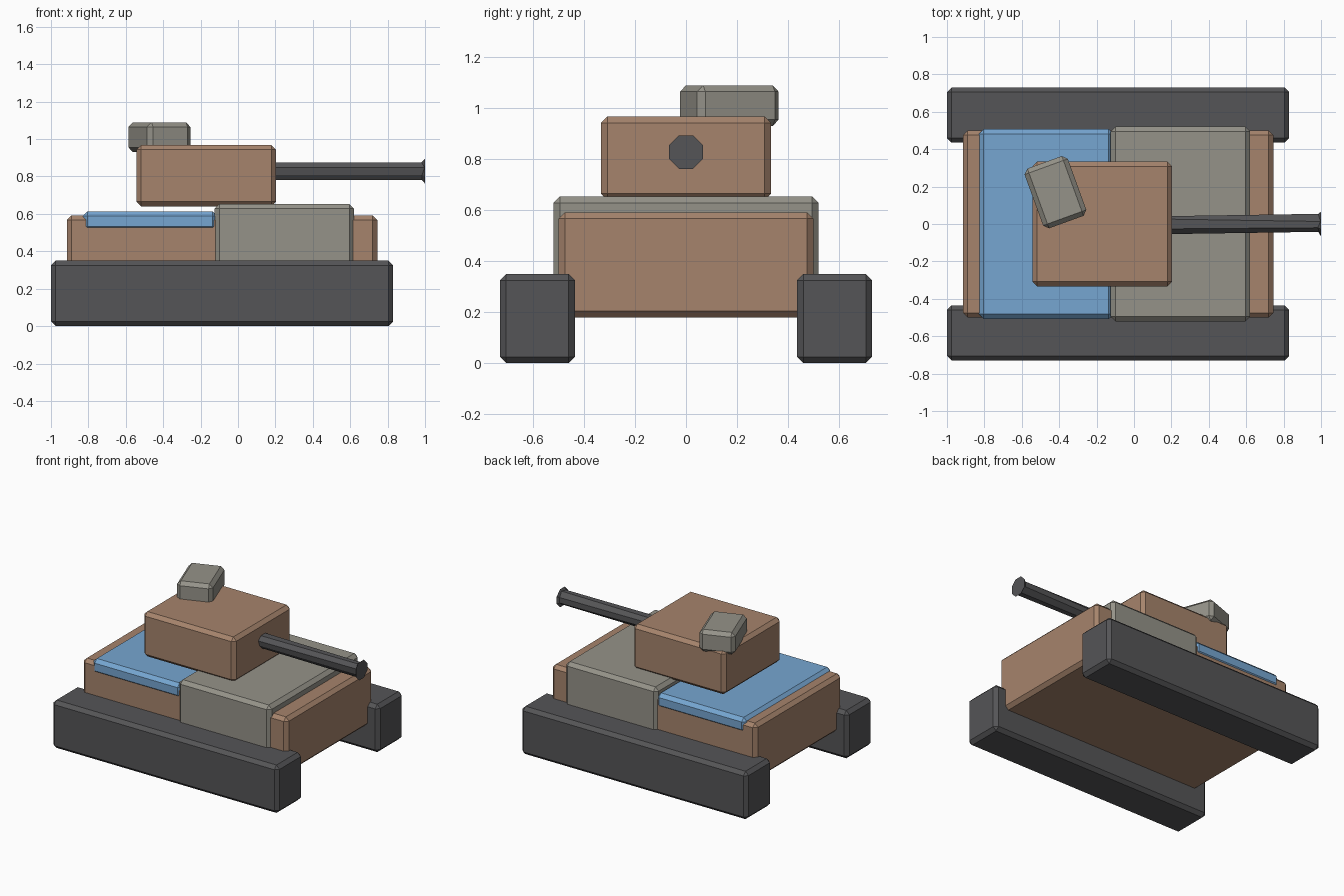
import bpy, bmesh
from math import radians, pi, cos
from mathutils import Matrix

if "Cube" in bpy.data.objects:
    bpy.data.objects.remove(bpy.data.objects["Cube"])


def material(name, rgb):
    m = bpy.data.materials.new(name)
    m.diffuse_color = (*rgb, 1)
    m.use_nodes = True
    m.node_tree.nodes["Principled BSDF"].inputs["Base Color"].default_value = m.diffuse_color
    return m


TAN = material("tan", (0.38, 0.23, 0.15))
BLUE = material("blue", (0.18, 0.38, 0.64))
DARK = material("dark", (0.09, 0.09, 0.095))
STONE = material("stone", (0.30, 0.29, 0.25))


def finish(name, bm, mat, chamfer, edges=None):
    """Chamfer the edges and turn the bmesh into an object."""
    bmesh.ops.bevel(bm, geom=edges or bm.edges[:], offset=chamfer,
                    segments=1, affect='EDGES')
    bmesh.ops.recalc_face_normals(bm, faces=bm.faces[:])
    mesh = bpy.data.meshes.new(name)
    bm.to_mesh(mesh)
    bm.free()
    mesh.materials.append(mat)
    obj = bpy.data.objects.new(name, mesh)
    bpy.context.collection.objects.link(obj)
    return obj


def box(name, x, y, z, mat, chamfer=0.025, turn=0):
    """Chamfered box from (min, max) ranges, turned about z at its centre."""
    bm = bmesh.new()
    bmesh.ops.create_cube(bm, size=1)
    bmesh.ops.scale(bm, vec=[b - a for a, b in (x, y, z)], verts=bm.verts[:])
    obj = finish(name, bm, mat, chamfer)
    obj.location = [(a + b) / 2 for a, b in (x, y, z)]
    obj.rotation_euler.z = radians(turn)
    return obj


# Tracks
box("track_front", (-1, 0.83), (-0.73, -0.435), (0, 0.35), DARK)
box("track_back", (-1, 0.83), (0.435, 0.73), (0, 0.35), DARK)

# Hull with its two deck plates
box("hull", (-0.915, 0.745), (-0.5, 0.5), (0.18, 0.592), TAN)
box("forward_armour", (-0.125, 0.62), (-0.52, 0.52), (0.3, 0.653), STONE)
box("rear_deck", (-0.83, -0.11), (-0.507, 0.507), (0.508, 0.614), BLUE)

# Turret and the angled hatch on its rear corner
box("turret", (-0.543, 0.203), (-0.333, 0.333), (0.64, 0.968), TAN)
box("hatch", (-0.543, -0.297), (0.0, 0.34), (0.93, 1.09), STONE, turn=20)

# Octagonal barrel lying along x with flats up, chamfered at both ends
bm = bmesh.new()
radius = 0.048 / cos(pi / 8)
bmesh.ops.create_cone(bm, cap_ends=True, segments=8, radius1=radius,
                      radius2=radius, depth=0.85)
bm.transform(Matrix.Rotation(pi / 2, 4, 'Y') @ Matrix.Rotation(pi / 8, 4, 'Z'))
rims = [e for e in bm.edges if abs(e.verts[0].co.x - e.verts[1].co.x) < 0.01]
barrel = finish("barrel", bm, DARK, 0.018, rims)
barrel.location = (0.575, 0, 0.828)
